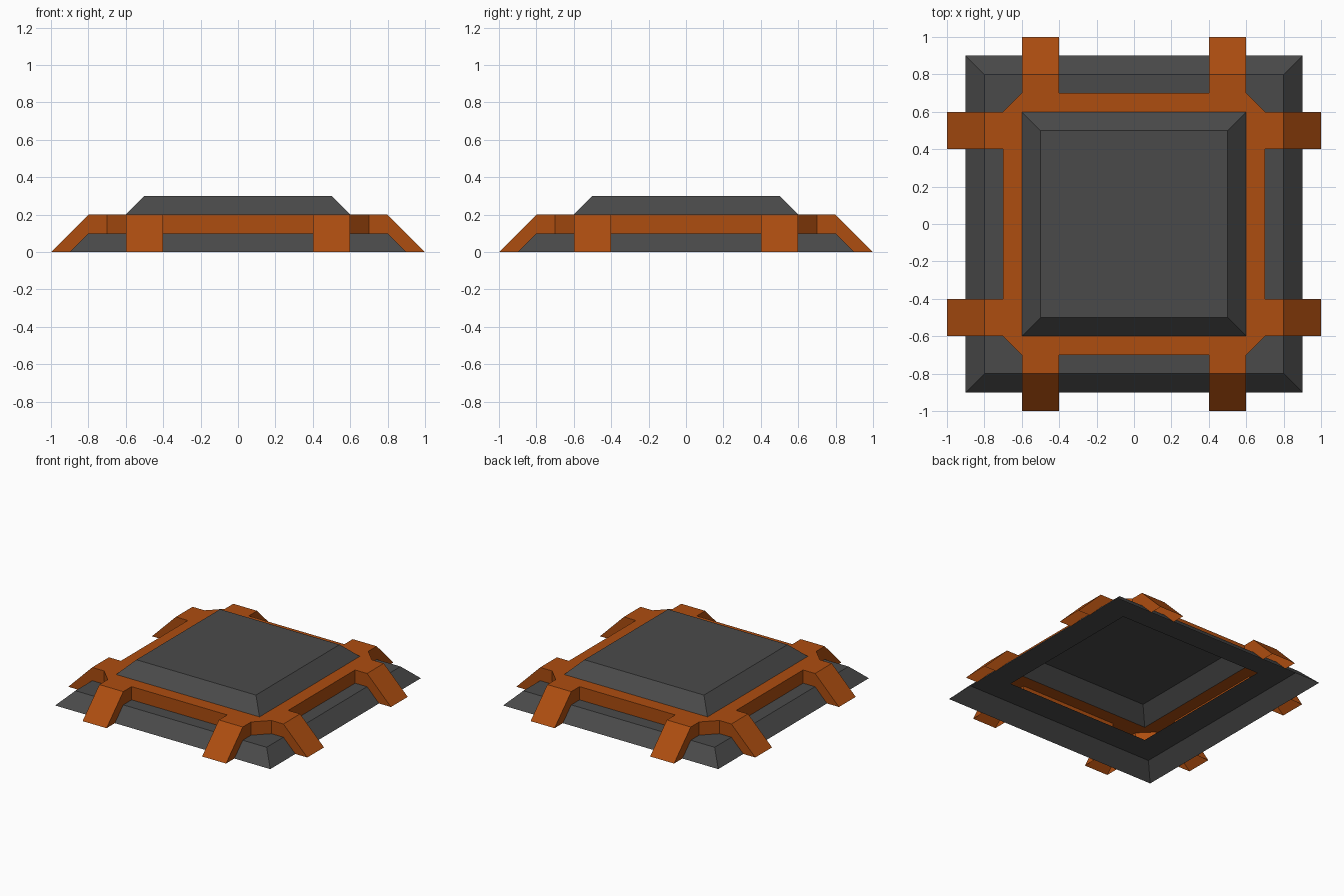
import bpy, bmesh, math
from mathutils import Vector, Matrix

if "Cube" in bpy.data.objects:
    bpy.data.objects.remove(bpy.data.objects["Cube"])


def material(name, color):
    m = bpy.data.materials.new(name)
    m.diffuse_color = (*color, 1.0)
    m.use_nodes = True
    m.node_tree.nodes["Principled BSDF"].inputs["Base Color"].default_value = m.diffuse_color
    return m


GREY = material("dark grey", (0.068, 0.068, 0.068))
ORANGE = material("burnt orange", (0.42, 0.075, 0.005))


def face(bm, pts, facing):
    """Add a face whose normal points along the facing hint."""
    f = bm.faces.new([bm.verts.new(p) for p in pts])
    f.normal_update()
    if f.normal.dot(facing) < 0:
        f.normal_flip()


def finish(bm, name, mat):
    bmesh.ops.remove_doubles(bm, verts=bm.verts, dist=0.0005)
    mesh = bpy.data.meshes.new(name)
    bm.to_mesh(mesh)
    bm.free()
    mesh.materials.append(mat)
    obj = bpy.data.objects.new(name, mesh)
    bpy.context.collection.objects.link(obj)


def square_shell(name, rings, cap):
    """Open square shell through (half width, z) rings."""
    bm = bmesh.new()
    corners = [(-1, -1), (1, -1), (1, 1), (-1, 1)]
    loops = [[Vector((x * h, y * h, z)) for x, y in corners] for h, z in rings]
    for a, b in zip(loops, loops[1:]):
        for i in range(4):
            j = (i + 1) % 4
            face(bm, [a[i], a[j], b[j], b[i]], Vector((0, 0, 1)))
    if cap:
        face(bm, loops[-1], Vector((0, 0, 1)))
    finish(bm, name, GREY)


# sloped base with a square opening, and raised top panel
square_shell("base_plate", [(0.9, 0), (0.8, 0.1), (0.6, 0.1)], False)
square_shell("top_panel", [(0.6, 0.2), (0.5, 0.3)], True)

# orange frame: one side (front) repeated four times, hollow underneath
bm = bmesh.new()
UP, OUT = (0, 0, 1), (0, -1, 0)
for k in range(4):
    rot = Matrix.Rotation(k * math.pi / 2, 3, 'Z')

    def add(pts, facing):
        face(bm, [rot @ Vector(p) for p in pts], rot @ Vector(facing))

    # rim top, in three strips so it meets the legs
    for a, b in ((-0.6, -0.4), (-0.4, 0.4), (0.4, 0.6)):
        add([(a, -0.6, 0.2), (a, -0.7, 0.2), (b, -0.7, 0.2), (b, -0.6, 0.2)], UP)
    # rim outer wall
    add([(-0.4, -0.7, 0.1), (0.4, -0.7, 0.1), (0.4, -0.7, 0.2), (-0.4, -0.7, 0.2)], OUT)
    # chamfered corner
    add([(0.6, -0.6, 0.2), (0.6, -0.7, 0.2), (0.7, -0.6, 0.2)], UP)
    add([(0.6, -0.7, 0.1), (0.7, -0.6, 0.1), (0.7, -0.6, 0.2), (0.6, -0.7, 0.2)], (1, -1, 0))
    # two legs bending down over the base
    for s in (-1, 1):
        a, b = 0.4 * s, 0.6 * s
        for (d0, z0), (d1, z1) in (((0.7, 0.2), (0.8, 0.2)), ((0.8, 0.2), (1.0, 0))):
            add([(a, -d0, z0), (a, -d1, z1), (b, -d1, z1), (b, -d0, z0)], UP)
        for u, n in ((a, -s), (b, s)):
            add([(u, -0.7, 0.1), (u, -0.7, 0.2), (u, -0.8, 0.2), (u, -0.8, 0.1)], (n, 0, 0))
            add([(u, -0.8, 0.1), (u, -0.8, 0.2), (u, -1.0, 0), (u, -0.9, 0)], (n, 0, 0))
finish(bm, "clamp_frame", ORANGE)
